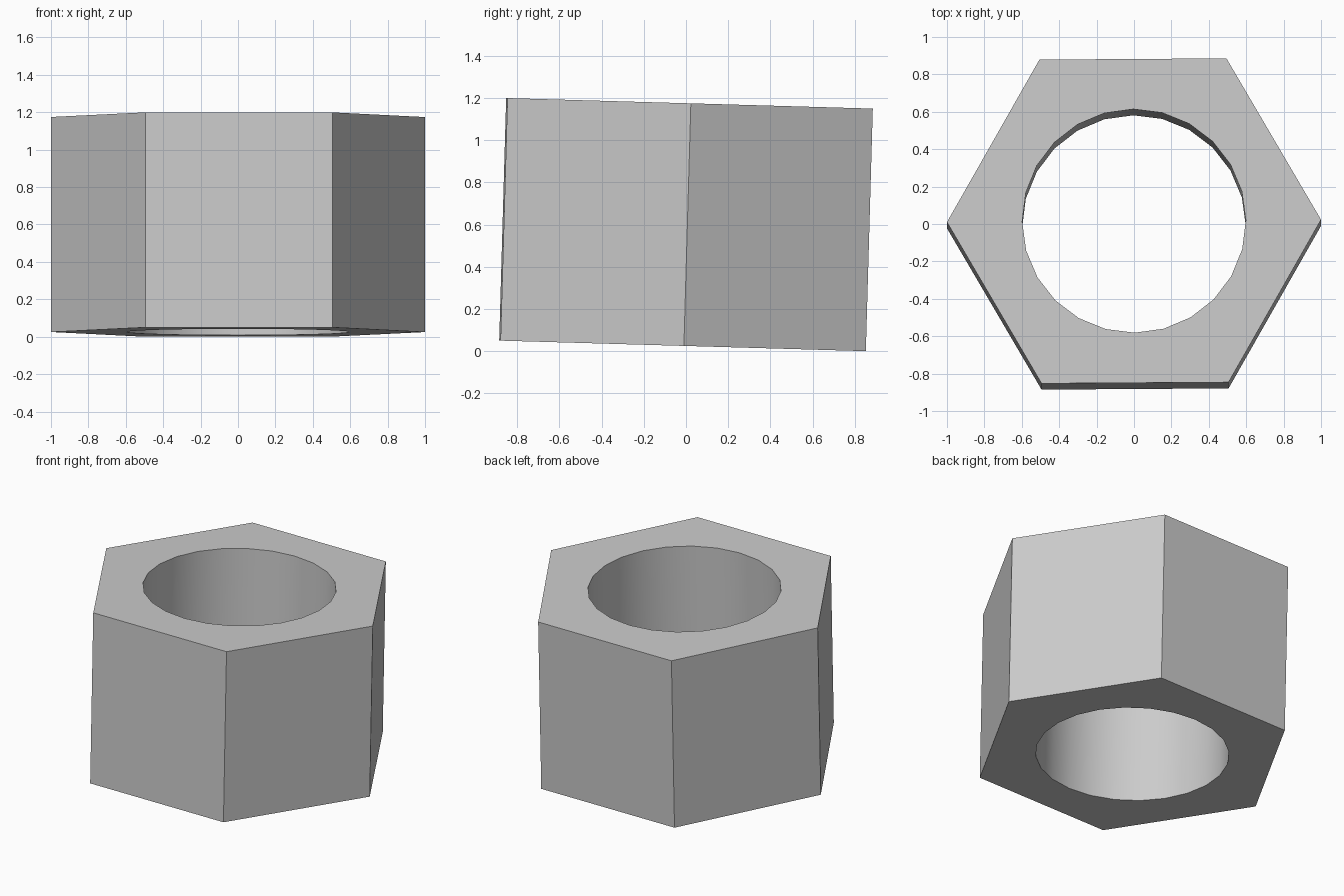
import bpy, bmesh, math
from mathutils import Matrix

cube = bpy.data.objects.get("Cube")
if cube:
    bpy.data.objects.remove(cube, do_unlink=True)

HEIGHT = 1.15
HEX_SIDES, HEX_RADIUS = 6, 1.0
HOLE_SIDES, HOLE_RADIUS = 24, 0.598
TILT, TURN = -0.0287, 0.0065

steel = bpy.data.materials.new("plain grey")
steel.use_nodes = True
grey = (0.6, 0.6, 0.6, 1)
steel.diffuse_color = grey
steel.node_tree.nodes["Principled BSDF"].inputs["Base Color"].default_value = grey


def ring(bm, sides, radius, z):
    """Closed loop of edges around the axis."""
    verts = [bm.verts.new((radius * math.cos(math.tau * i / sides),
                           radius * math.sin(math.tau * i / sides), z))
             for i in range(sides)]
    return [bm.edges.new((verts[i], verts[(i + 1) % sides])) for i in range(sides)]


bm = bmesh.new()
levels = (-HEIGHT / 2, HEIGHT / 2)
outer = [ring(bm, HEX_SIDES, HEX_RADIUS, z) for z in levels]
inner = [ring(bm, HOLE_SIDES, HOLE_RADIUS, z) for z in levels]

# Outer flats and the bore
for low, high in (outer, inner):
    bmesh.ops.bridge_loops(bm, edges=low + high)

# Flat end faces with the round opening
for hexagon, circle in zip(outer, inner):
    bmesh.ops.triangle_fill(bm, edges=hexagon + circle, use_beauty=True)

bmesh.ops.recalc_face_normals(bm, faces=bm.faces[:])
mesh = bpy.data.meshes.new("hex_nut")
bm.to_mesh(mesh)
bm.free()
mesh.materials.append(steel)

nut = bpy.data.objects.new("hex_nut", mesh)
bpy.context.collection.objects.link(nut)

# Slight lean and turn, resting on its lowest edge
mesh.transform(Matrix.Rotation(TILT, 4, "X") @ Matrix.Rotation(TURN, 4, "Z"))
mesh.transform(Matrix.Translation((0, 0, -min(v.co.z for v in mesh.vertices))))

# Smooth bore, crisp hexagon edges
bpy.ops.object.select_all(action="DESELECT")
nut.select_set(True)
bpy.context.view_layer.objects.active = nut
bpy.ops.object.shade_smooth_by_angle(angle=math.radians(30))
